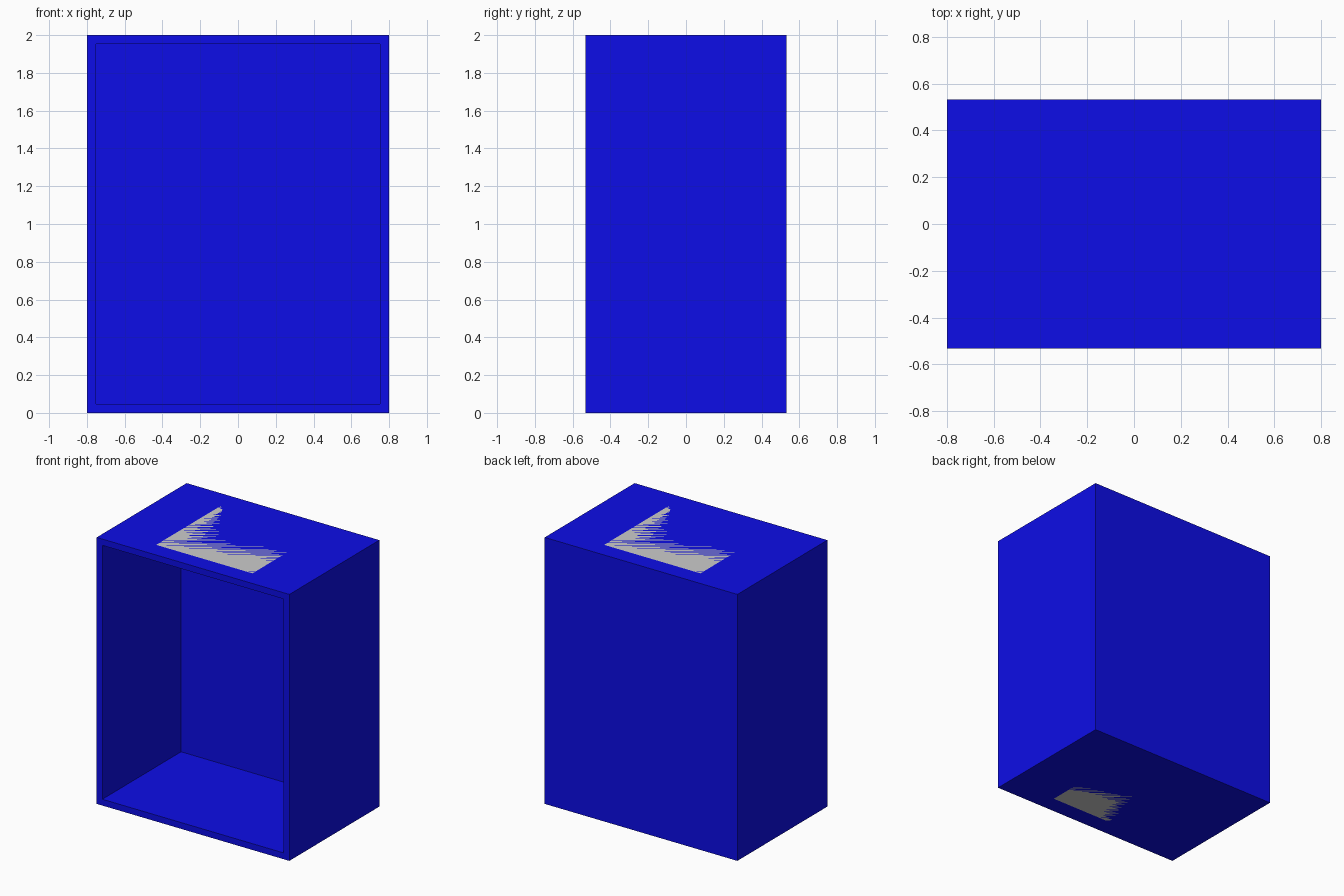
import bpy, bmesh
from mathutils import Matrix, Vector

if "Cube" in bpy.data.objects:
    bpy.data.objects.remove(bpy.data.objects["Cube"])

W, D, H = 1.6, 1.0667, 2.0
WALL, DEPTH = 0.0667, 0.9333

blue = bpy.data.materials.new("blue")
blue.diffuse_color = (0.004, 0.004, 0.8, 1)
blue.use_nodes = True
blue.node_tree.nodes["Principled BSDF"].inputs["Base Color"].default_value = blue.diffuse_color


def box(bm, size, centre):
    m = Matrix.Translation(centre) @ Matrix.Diagonal((*size, 1))
    bmesh.ops.create_cube(bm, size=1, matrix=m)


def finish(bm, name, mat=None):
    me = bpy.data.meshes.new(name)
    bm.to_mesh(me)
    bm.free()
    ob = bpy.data.objects.new(name, me)
    bpy.context.collection.objects.link(ob)
    if mat:
        me.materials.append(mat)
    return ob


# Open-fronted cabinet: inset the front face, then push it in to the thick back
bm = bmesh.new()
box(bm, (W, D, H), (0, 0, H / 2))
bm.normal_update()
front = min(bm.faces, key=lambda f: f.calc_center_median().y)
bmesh.ops.inset_region(bm, faces=[front], thickness=WALL)
opening = bmesh.ops.extrude_discrete_faces(bm, faces=[front])["faces"][0]
bmesh.ops.translate(bm, verts=opening.verts, vec=Vector((0, DEPTH, 0)))
bmesh.ops.recalc_face_normals(bm, faces=bm.faces)
finish(bm, "cabinet_shell", blue)

# Grey square plates let in flush with the top and bottom
for name, z in (("top_plate", H - 0.02), ("bottom_plate", 0.02)):
    bm = bmesh.new()
    box(bm, (0.8, 0.8, 0.04), (0, 0, z))
    finish(bm, name)
